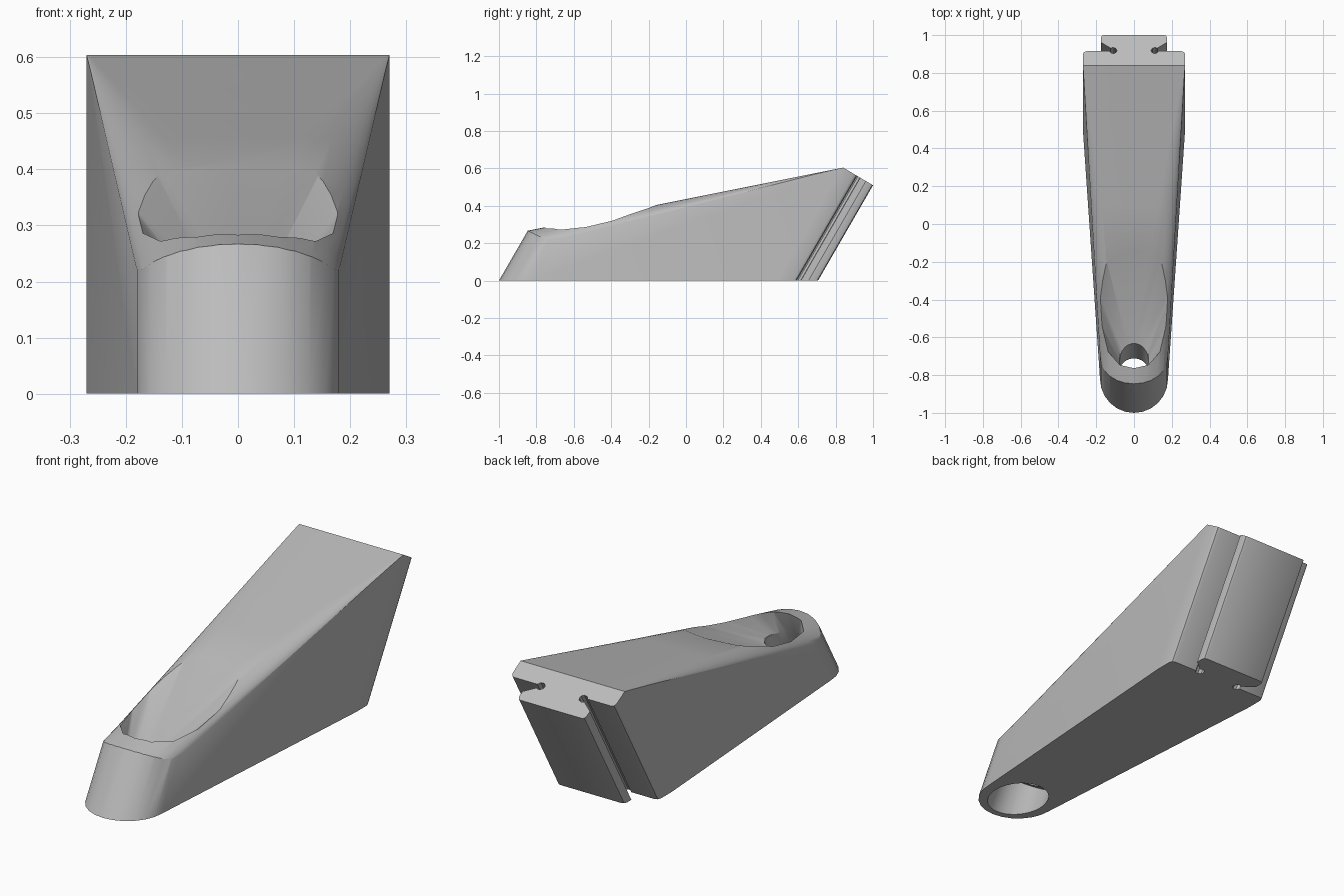
import bpy, bmesh, math
from mathutils import Vector

if "Cube" in bpy.data.objects:
    bpy.data.objects.remove(bpy.data.objects["Cube"])

LEAN = 0.577                                   # backward shift per unit of height
AXIS = Vector((0, LEAN, 1)).normalized()

grey = bpy.data.materials.new("plain grey")
grey.use_nodes = True
grey.diffuse_color = (0.5, 0.5, 0.5, 1)
grey.node_tree.nodes["Principled BSDF"].inputs["Base Color"].default_value = (0.5, 0.5, 0.5, 1)


def make(name, bm):
    bmesh.ops.recalc_face_normals(bm, faces=bm.faces)
    mesh = bpy.data.meshes.new(name)
    bm.to_mesh(mesh)
    bm.free()
    ob = bpy.data.objects.new(name, mesh)
    bpy.context.collection.objects.link(ob)
    mesh.materials.append(grey)
    return ob


def loft(name, rings):
    """Closed solid through rings with equal point counts."""
    bm = bmesh.new()
    vs = [[bm.verts.new(p) for p in ring] for ring in rings]
    n = len(vs[0])
    for a, b in zip(vs, vs[1:]):
        for i in range(n):
            j = (i + 1) % n
            bm.faces.new((a[i], a[j], b[j], b[i]))
    bm.faces.new(vs[0])
    bm.faces.new(vs[-1])
    return make(name, bm)


def cut(target, cutter):
    cutter.hide_render = True
    mod = target.modifiers.new("cut", "BOOLEAN")
    mod.operation = "DIFFERENCE"
    mod.solver = "EXACT"
    mod.object = cutter
    bpy.context.view_layer.objects.active = target
    bpy.ops.object.modifier_apply(modifier=mod.name)
    bpy.data.objects.remove(cutter)


def leaning_cylinder(name, radius, z0, z1, y0=-0.82):
    side = Vector((1, 0, 0))
    up = AXIS.cross(side)
    rings = []
    for z in (z0, z1):
        c = Vector((0, y0 + LEAN * z, z))
        rings.append([c + radius * (math.cos(k * math.tau / 32) * side
                                    + math.sin(k * math.tau / 32) * up) for k in range(32)])
    return loft(name, rings)


# Plan outline: round nose, tapered flanks, grooved tail
half = [(0.18 * math.sin(a), -0.82 - 0.18 * math.cos(a))
        for a in (math.radians(15 * k) for k in range(7))]
half += [(0.27, 0.49), (0.27, 0.572), (0.264, 0.586), (0.25, 0.592), (0.13, 0.592),
         (0.12, 0.578), (0.105, 0.576), (0.093, 0.586), (0.09, 0.598), (0.097, 0.612),
         (0.11, 0.618), (0.125, 0.614), (0.175, 0.655), (0.175, 0.69), (0.17, 0.701), (0.16, 0.706)]
outline = half + [(-x, y) for x, y in reversed(half) if x > 0]
body = loft("tooth_body", [[(x, y + LEAN * z, z) for x, y in outline] for z in (0, 0.9)])


# Sloped top whose crown fades from round at the nose to flat at the back
def crown(y):
    s = min(max((y + 0.85) / 1.69, 0), 1)
    top = 0.41 + 0.2 * (y + 0.13) if y < 0.85 else 0.605 - 0.59 * (y - 0.84)
    drop = 0.11 * (1 - s)
    run = (y - LEAN * (top - drop) + 0.84) / 1.33
    wide = 0.182 + 0.09 * min(max(run, 0), 1)
    flat = wide * min(s, 0.98)
    right = []
    for k in range(9):
        a = k * math.pi / 16
        right.append((flat + (wide - flat) * math.sin(a), y, top - drop * (1 - math.cos(a))))
    right += [(0.4, y, top - drop), (0.4, y, 1.2)]
    return [(-x, v, z) for x, v, z in reversed(right)] + right


stations = [-1.1, -0.85, -0.65, -0.45, -0.2, 0.1, 0.4, 0.65, 0.84, 1.5]
cut(body, loft("top_cutter", [crown(y) for y in stations]))

# Scoop fanning out and back from the bolt hole
rim = [(0, -0.765, 0.28), (0.07, -0.75, 0.275), (0.13, -0.685, 0.265), (0.16, -0.56, 0.275),
       (0.172, -0.42, 0.31), (0.167, -0.3, 0.355), (0.15, -0.17, 0.402), (0, -0.14, 0.408)]
bm = bmesh.new()
for k, point in enumerate(rim):
    a = math.pi * k / (len(rim) - 1)
    low = Vector((0.08 * math.sin(a), -0.715 - 0.085 * math.cos(a), 0.175))
    high = low + (Vector(point) - low) * 1.35
    for sx in (1, -1):
        for p in (low, high):
            bm.verts.new((p.x * sx, p.y, p.z))
bmesh.ops.remove_doubles(bm, verts=bm.verts, dist=0.0005)
hull = bmesh.ops.convex_hull(bm, input=bm.verts)
loose = [v for v in bm.verts if not v.link_faces]
bmesh.ops.delete(bm, geom=loose, context="VERTS")
cut(body, make("scoop_cutter", bm))

# Bolt hole and wider socket under the nose
cut(body, leaning_cylinder("hole_cutter", 0.075, -0.2, 0.24))
cut(body, leaning_cylinder("socket_cutter", 0.13, -0.2, 0.075))

# Shading
bpy.ops.object.select_all(action="DESELECT")
body.select_set(True)
bpy.context.view_layer.objects.active = body
bpy.ops.object.shade_smooth_by_angle(angle=math.radians(28))
